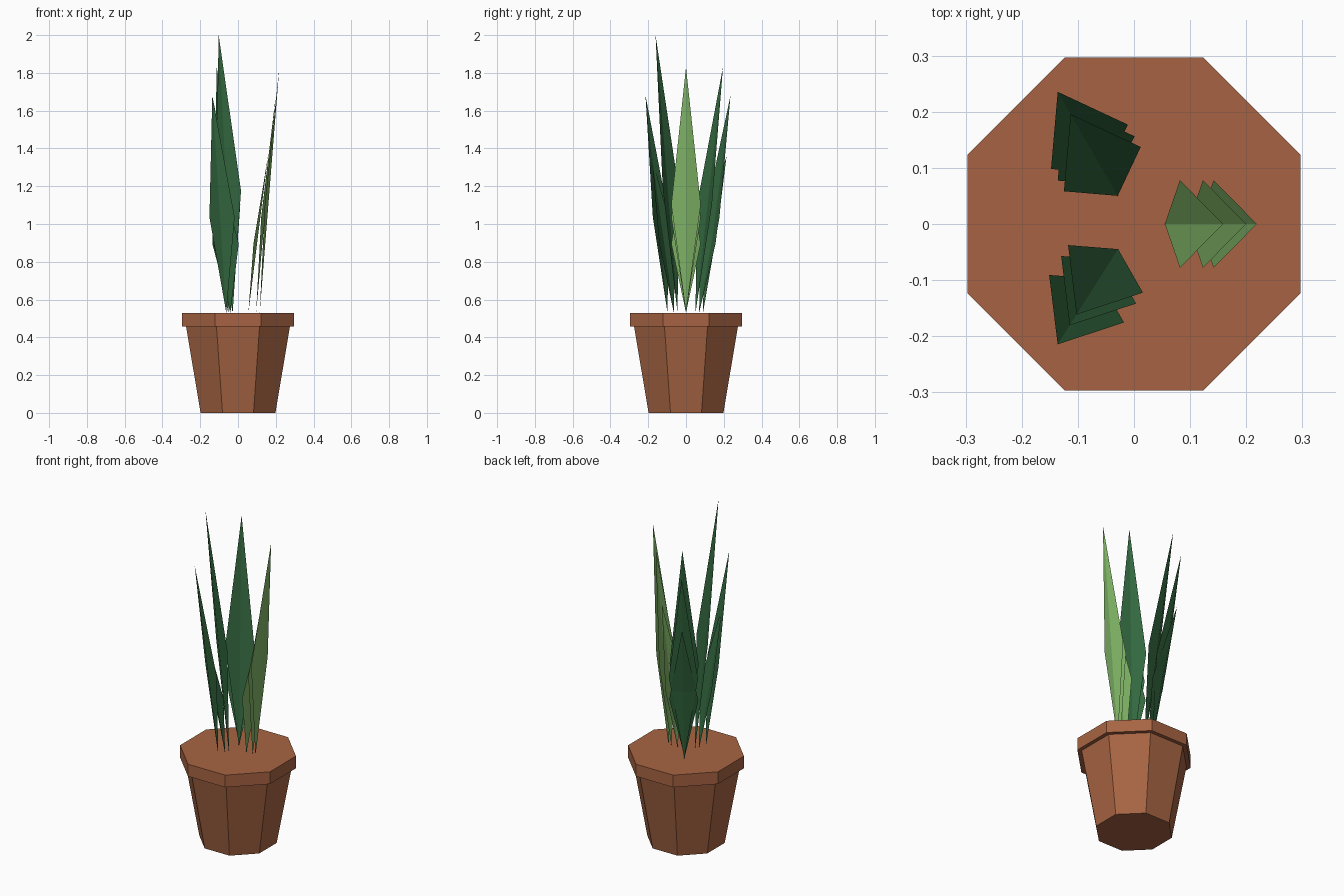
import bpy
import math

if "Cube" in bpy.data.objects:
    bpy.data.objects.remove(bpy.data.objects["Cube"])


def material(name, rgb):
    lin = [((c / 255 + 0.055) / 1.055) ** 2.4 for c in rgb]
    m = bpy.data.materials.new(name)
    m.diffuse_color = (*lin, 1)
    m.use_nodes = True
    m.node_tree.nodes["Principled BSDF"].inputs["Base Color"].default_value = m.diffuse_color
    return m


TERRACOTTA = material("terracotta", (167, 100, 67))
DARK_GREEN = material("dark green", (51, 104, 63))
LIGHT_GREEN = material("light green", (130, 183, 104))


def add_mesh(name, verts, faces, mat):
    me = bpy.data.meshes.new(name)
    me.from_pydata(verts, [], faces)
    me.materials.append(mat)
    ob = bpy.data.objects.new(name, me)
    bpy.context.collection.objects.link(ob)
    return ob


def octagon_frustum(name, a0, a1, z0, z1):
    """Eight-sided tapered block; a0 and a1 are centre-to-flat distances."""
    bpy.ops.mesh.primitive_cone_add(
        vertices=8, radius1=a0 / math.cos(math.pi / 8), radius2=a1 / math.cos(math.pi / 8),
        depth=z1 - z0, location=(0, 0, (z0 + z1) / 2), rotation=(0, 0, math.pi / 8))
    ob = bpy.context.object
    ob.name = name
    ob.data.materials.append(TERRACOTTA)


# Pot
RIM_Z, SOIL_Z = 0.457, 0.53
octagon_frustum("pot_body", 0.198, 0.275, 0, RIM_Z)
octagon_frustum("pot_rim", 0.297, 0.297, RIM_Z, SOIL_Z)


def leaf(name, angle, base, lean, tip_z, half_width, mat):
    """Pointed blade folded along its midrib, leaning away from the pot centre."""
    c, s = math.cos(math.radians(angle)), math.sin(math.radians(angle))
    side_z = SOIL_Z + 0.44 * (tip_z - SOIL_Z)
    side_r = base + 0.44 * lean - 0.019
    local = [(base, 0, SOIL_Z), (side_r, -half_width, side_z),
             (base + lean, 0, tip_z), (side_r, half_width, side_z)]
    verts = [(r * c - t * s, r * s + t * c, z) for r, t, z in local]
    add_mesh(name, verts, [(0, 1, 2), (0, 2, 3)], mat)


# Leaf clusters: name, direction, lean, half width, colour, (base radius, tip height) per leaf
clusters = [
    ("right_leaf", 0, 0.104, 0.078, LIGHT_GREEN, [(0.115, 1.83), (0.096, 1.68), (0.055, 1.36)]),
    ("back_leaf", 120, 0.168, 0.079, DARK_GREEN, [(0.058, 1.83), (0.104, 1.68), (0.080, 1.36)]),
    ("front_leaf", 237.6, 0.138, 0.079, DARK_GREEN, [(0.053, 2.0), (0.116, 1.68), (0.076, 1.36)]),
]
for name, angle, lean, width, mat, leaves in clusters:
    for i, (base, tip_z) in enumerate(leaves, 1):
        leaf(f"{name}_{i}", angle, base, lean, tip_z, width, mat)
